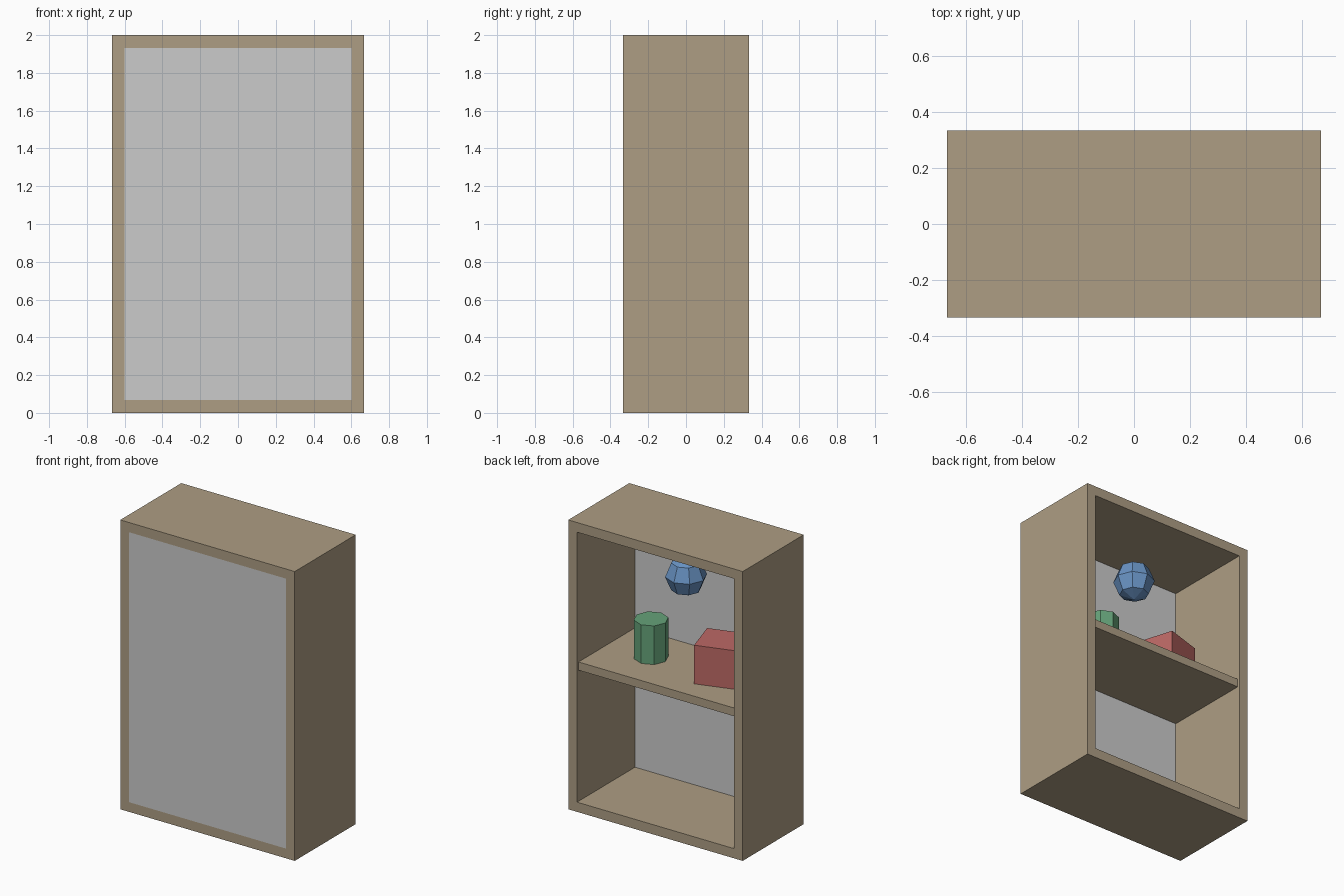
import bpy, bmesh, math

if "Cube" in bpy.data.objects:
    bpy.data.objects.remove(bpy.data.objects["Cube"])

W, D, H, T = 0.667, 0.333, 2.0, 0.067   # half width, half depth, height, board thickness
PANEL = 0.033                            # front panel thickness
SHELF_TOP = 1.03


def material(name, rgb):
    m = bpy.data.materials.new(name)
    m.diffuse_color = (*rgb, 1.0)
    m.use_nodes = True
    m.node_tree.nodes["Principled BSDF"].inputs["Base Color"].default_value = m.diffuse_color
    return m


wood = material("wood", (0.42, 0.34, 0.23))
red = material("red", (0.50, 0.14, 0.13))
green = material("green", (0.13, 0.36, 0.19))
blue = material("blue", (0.14, 0.29, 0.55))


def finish(name, mat=None):
    ob = bpy.context.object
    ob.name = name
    if mat:
        ob.data.materials.append(mat)
    return ob


def box(name, lo, hi, mat=None, turn=0.0):
    centre = [(a + b) / 2 for a, b in zip(lo, hi)]
    bpy.ops.mesh.primitive_cube_add(size=1, location=centre, rotation=(0, 0, turn))
    ob = finish(name, mat)
    ob.scale = [b - a for a, b in zip(lo, hi)]
    return ob


# Cabinet frame: a rectangular tube running front to back
bm = bmesh.new()


def ring(w, z0, z1, y):
    return [bm.verts.new((x, y, z)) for x, z in ((-w, z0), (w, z0), (w, z1), (-w, z1))]


rings = [ring(W, 0, H, -D), ring(W, 0, H, D),
         ring(W - T, T, H - T, D), ring(W - T, T, H - T, -D)]
for r in range(4):
    a, b = rings[r], rings[(r + 1) % 4]
    for i in range(4):
        j = (i + 1) % 4
        bm.faces.new((a[i], a[j], b[j], b[i]))
bmesh.ops.recalc_face_normals(bm, faces=bm.faces)
mesh = bpy.data.meshes.new("cabinet_frame")
bm.to_mesh(mesh)
bm.free()
mesh.materials.append(wood)
bpy.context.collection.objects.link(bpy.data.objects.new("cabinet_frame", mesh))

# Front panel, flush in the frame, and the middle shelf
box("front_panel", (-W + T, -D, T), (W - T, -D + PANEL, H - T))
box("shelf", (-W + T, -0.317, 0.973), (W - T, 0.317, SHELF_TOP), wood)

# Items on the shelf
s = 0.1335
box("red_block", (-0.267 - s, -s, SHELF_TOP), (-0.267 + s, s, SHELF_TOP + 2 * s), red, 0.3)
bpy.ops.mesh.primitive_cylinder_add(vertices=8, radius=0.11, depth=0.267,
                                    location=(0.267, 0, SHELF_TOP + 0.1335))
finish("green_canister", green)

# Floating ball in the upper compartment
bpy.ops.mesh.primitive_uv_sphere_add(segments=8, ring_count=4, radius=0.133,
                                     location=(0, 0, 1.667))
finish("blue_ball", blue)
